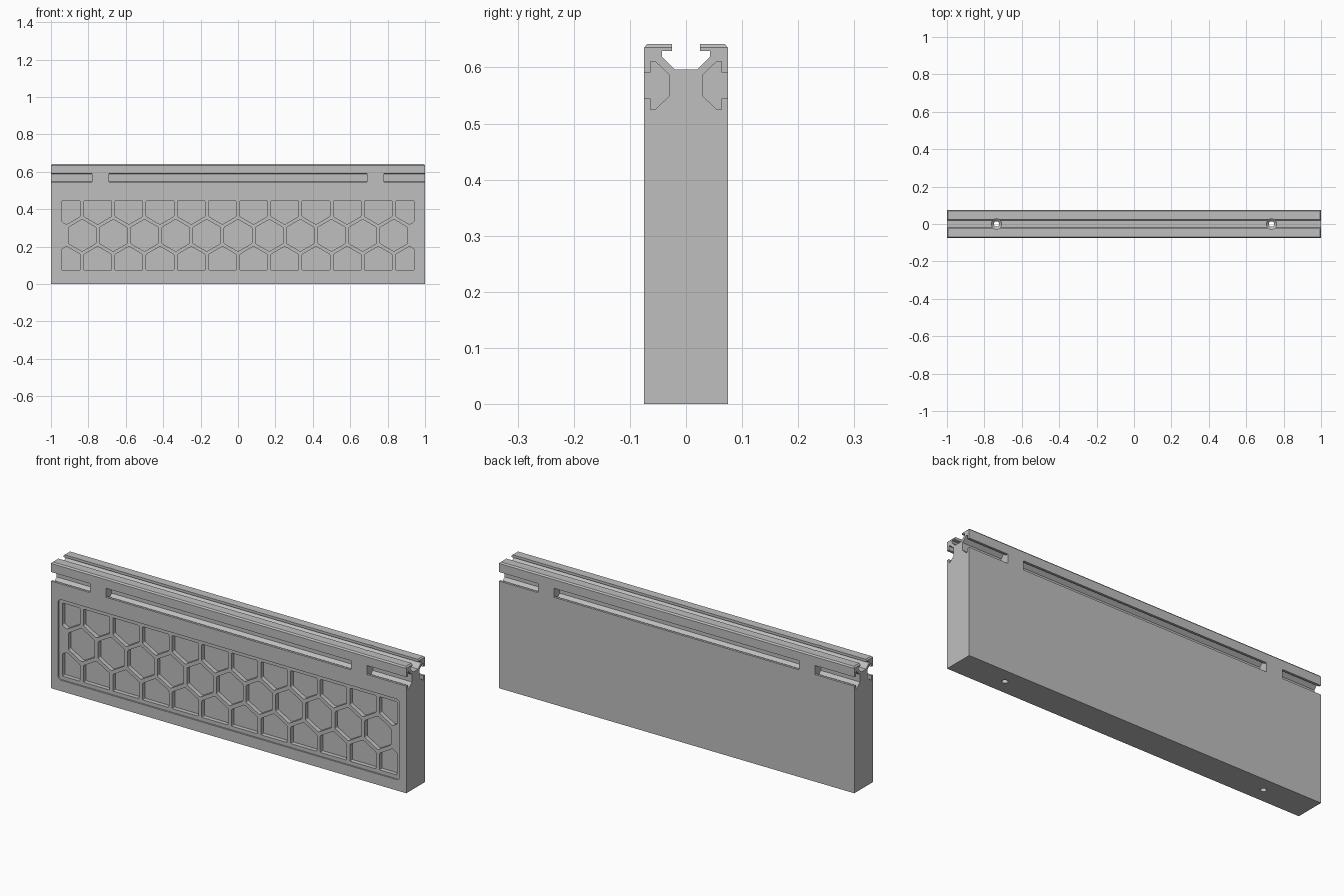
import bpy, bmesh, math
from mathutils import Vector

cube = bpy.data.objects.get("Cube")
if cube:
    bpy.data.objects.remove(cube, do_unlink=True)

grey = bpy.data.materials.new("satin_grey")
grey.use_nodes = True
colour = (0.52, 0.52, 0.52, 1)
grey.diffuse_color = colour
grey.node_tree.nodes["Principled BSDF"].inputs["Base Color"].default_value = colour

HALF_DEPTH, TOP = 0.075, 0.642


def finish(bm, name):
    bmesh.ops.recalc_face_normals(bm, faces=bm.faces)
    mesh = bpy.data.meshes.new(name)
    bm.to_mesh(mesh)
    bm.free()
    obj = bpy.data.objects.new(name, mesh)
    bpy.context.collection.objects.link(obj)
    mesh.materials.append(grey)
    return obj


def extrude_face(bm, face, offset):
    """Turn a flat face into a solid prism."""
    new = bmesh.ops.extrude_face_region(bm, geom=[face], use_keep_orig=True)["geom"]
    verts = [v for v in new if isinstance(v, bmesh.types.BMVert)]
    bmesh.ops.translate(bm, verts=verts, vec=offset)


def prism_x(bm, profile, x0, x1):
    """Sweep a (y, z) profile along x."""
    face = bm.faces.new([bm.verts.new((x0, y, z)) for y, z in profile])
    extrude_face(bm, face, (x1 - x0, 0, 0))


def pocket(bm, points, depth, radius, segments, bounds=None):
    """Rounded (x, z) outline sunk into the front, optionally trimmed to bounds."""
    part = bmesh.new()
    part.faces.new([part.verts.new((x, -0.1, z)) for x, z in points])
    if bounds:
        x0, x1, z0, z1 = bounds
        for co, no in (((x0, 0, 0), (-1, 0, 0)), ((x1, 0, 0), (1, 0, 0)),
                       ((0, 0, z0), (0, 0, -1)), ((0, 0, z1), (0, 0, 1))):
            geom = part.verts[:] + part.edges[:] + part.faces[:]
            bmesh.ops.bisect_plane(part, geom=geom, plane_co=co, plane_no=no,
                                   clear_outer=True)
    bmesh.ops.bevel(part, geom=part.verts[:], offset=radius, segments=segments,
                    profile=0.5, affect='VERTICES')
    part.faces.ensure_lookup_table()
    outline = [v.co.copy() for v in part.faces[0].verts]
    part.free()
    face = bm.faces.new([bm.verts.new(co) for co in outline])
    extrude_face(bm, face, (0, 0.1 - HALF_DEPTH + depth, 0))


def cut(body, bm, name):
    """Subtract a cutter from the body and discard it."""
    cutter = finish(bm, name)
    cutter.hide_render = True
    mod = body.modifiers.new(name, 'BOOLEAN')
    mod.operation, mod.solver, mod.object = 'DIFFERENCE', 'EXACT', cutter
    bpy.context.view_layer.objects.active = body
    bpy.ops.object.modifier_apply(modifier=name)
    bpy.data.objects.remove(cutter, do_unlink=True)


# Body with the undercut channel along its top
half = [(HALF_DEPTH, 0), (HALF_DEPTH, 0.635), (0.069, TOP), (0.025, TOP),
        (0.025, 0.629), (0.043, 0.629), (0.043, 0.619), (0.02, 0.596)]
bm = bmesh.new()
prism_x(bm, half + [(-y, z) for y, z in reversed(half)], -1, 1)
body = finish(bm, "rail_block")

# Chamfers on the top end edges
bm = bmesh.new()
for s in (-1, 1):
    wedge = [(1.01, 0.625), (1.01, 0.66), (0.976, 0.66)]
    face = bm.faces.new([bm.verts.new((s * x, -0.1, z)) for x, z in wedge])
    extrude_face(bm, face, (0, 0.2, 0))
cut(body, bm, "end_chamfers")

# Undercut slots on the front and back, broken by two bridges
slot_half = [(0.1, 0.023), (0.063, 0.023), (0.063, 0.043), (0.055, 0.043), (0.03, 0.019)]
SLOT_Z = 0.568
slot = [(y, SLOT_Z + h) for y, h in slot_half]
slot += [(y, SLOT_Z - h) for y, h in reversed(slot_half)]
bm = bmesh.new()
for s in (-1, 1):
    for x0, x1 in ((-1.1, -0.78), (-0.69, 0.69), (0.78, 1.1)):
        prism_x(bm, [(s * y, z) for y, z in slot], x0, x1)
cut(body, bm, "side_slots")

# Countersunk screw holes running down to the base
bm = bmesh.new()
SIDES = 32
for x in (-0.735, 0.735):
    rings = []
    for r, z in ((0.014, -0.1), (0.014, 0.582), (0.028, 0.596), (0.028, 0.7)):
        rings.append([bm.verts.new((x + r * math.cos(math.tau * i / SIDES),
                                    r * math.sin(math.tau * i / SIDES), z))
                      for i in range(SIDES)])
    for a, b in zip(rings, rings[1:]):
        for i in range(SIDES):
            j = (i + 1) % SIDES
            bm.faces.new((a[i], a[j], b[j], b[i]))
    bm.faces.new(rings[0])
    bm.faces.new(rings[-1])
cut(body, bm, "screw_holes")

# Shallow rounded panel on the front
MID_Z = 0.26
bm = bmesh.new()
pocket(bm, [(-0.962, 0.055), (0.962, 0.055), (0.962, 0.465), (-0.962, 0.465)],
       0.008, 0.02, 5)
cut(body, bm, "front_panel")

# Honeycomb pockets, trimmed to a rectangle
PITCH, FLAT = 0.1667, 0.148
radius = FLAT / math.sqrt(3)
bounds = (-0.942, 0.942, MID_Z - 0.186, MID_Z + 0.186)
bm = bmesh.new()
for row in (-1, 0, 1):
    count = 12 if row else 11
    for k in range(count):
        cx = (k - (count - 1) / 2) * PITCH
        cz = MID_Z + row * PITCH * math.sqrt(3) / 2
        hexagon = [(cx + radius * math.sin(i * math.pi / 3),
                    cz + radius * math.cos(i * math.pi / 3)) for i in range(6)]
        pocket(bm, hexagon, 0.03, 0.005, 2, bounds)
cut(body, bm, "honeycomb")

# Smooth curved walls, crisp edges
bpy.ops.object.select_all(action='DESELECT')
body.select_set(True)
bpy.context.view_layer.objects.active = body
bpy.ops.object.shade_smooth_by_angle(angle=math.radians(25))
